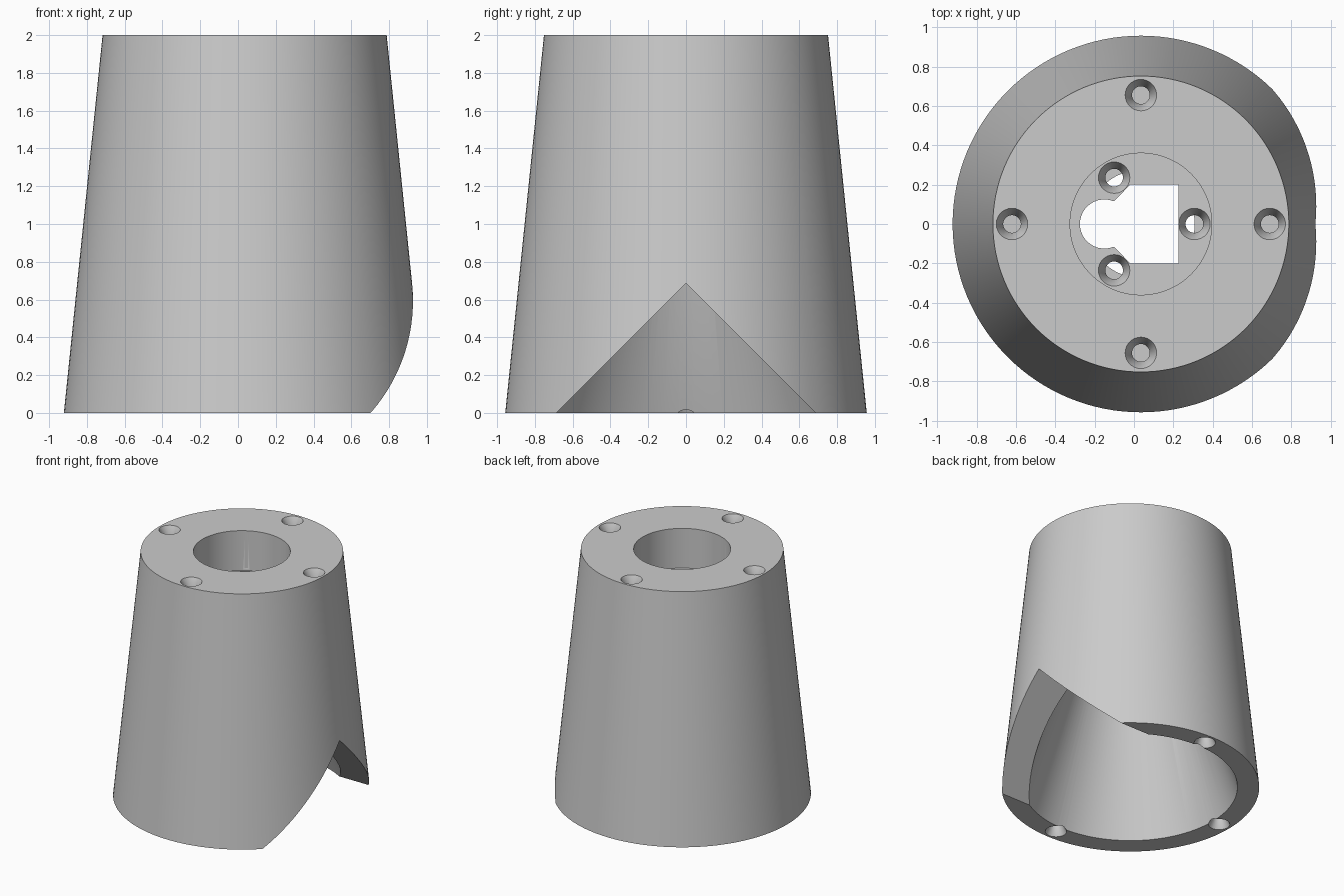
import bpy, bmesh, math

if "Cube" in bpy.data.objects:
    bpy.data.objects.remove(bpy.data.objects["Cube"])

CX = 0.035  # axis of the tapered body


def make_object(name, bm):
    bmesh.ops.recalc_face_normals(bm, faces=bm.faces)
    me = bpy.data.meshes.new(name)
    bm.to_mesh(me)
    bm.free()
    ob = bpy.data.objects.new(name, me)
    bpy.context.collection.objects.link(ob)
    return ob


def lathe(name, profile, x=0.0, y=0.0, seg=32):
    """Closed solid of revolution from (radius, z) pairs."""
    bm = bmesh.new()
    rings = []
    for r, z in profile:
        rings.append([bm.verts.new((x + r * math.cos(2 * math.pi * i / seg),
                                    y + r * math.sin(2 * math.pi * i / seg), z))
                      for i in range(seg)])
    for a, b in zip(rings, rings[1:]):
        for i in range(seg):
            j = (i + 1) % seg
            bm.faces.new((a[i], a[j], b[j], b[i]))
    bm.faces.new(rings[0])
    bm.faces.new(rings[-1])
    return make_object(name, bm)


def prism(name, points, offset):
    """Extrude a flat outline by a vector."""
    bm = bmesh.new()
    face = bm.faces.new([bm.verts.new(p) for p in points])
    ext = bmesh.ops.extrude_face_region(bm, geom=[face])
    moved = [v for v in ext["geom"] if isinstance(v, bmesh.types.BMVert)]
    bmesh.ops.translate(bm, verts=moved, vec=offset)
    return make_object(name, bm)


def cut(target, cutter):
    mod = target.modifiers.new("cut", 'BOOLEAN')
    mod.operation = 'DIFFERENCE'
    mod.solver = 'EXACT'
    mod.object = cutter
    bpy.context.view_layer.objects.active = target
    bpy.ops.object.modifier_apply(modifier=mod.name)
    bpy.data.objects.remove(cutter)


def screw_hole(x, y, z, depth, into):
    """Countersunk hole; into = -1 drills down, +1 drills up."""
    prof = [(0.09, -0.02), (0.045, 0.07), (0.045, depth)]
    return lathe("screw_hole", [(r, z + into * d) for r, d in prof], x, y, 28)


# Tapered outer body
body = lathe("tapered_housing", [(0.957, 0), (0.752, 2)], CX, seg=128)

# Conical interior, open at the bottom and narrowing to the recess floor
cut(body, lathe("cavity", [(0.829, -0.1), (0.27, 1.545)], CX, seg=128))

# Round recess in the top
cut(body, lathe("recess", [(0.36, 1.675), (0.36, 2.1)], CX, seg=128))

# Keyhole opening through the recess floor
arc = [math.radians(67 + 226 * i / 24) for i in range(25)]
outline = [(-0.15 + 0.125 * math.cos(a), 0.125 * math.sin(a), 1.4) for a in arc]
outline += [(-0.02, -0.2, 1.4), (0.225, -0.2, 1.4), (0.225, 0.2, 1.4), (-0.02, 0.2, 1.4)]
cut(body, prism("keyhole", outline, (0, 0, 0.4)))

# Triangular notch in the lower right wall
cut(body, prism("notch", [(0.2, -0.786, -0.1), (0.2, 0.786, -0.1), (0.2, 0, 0.686)], (1, 0, 0)))

# Four blind holes in the top rim and three in the bottom rim
for k in range(4):
    c, s = math.cos(k * math.pi / 2), math.sin(k * math.pi / 2)
    cut(body, screw_hole(CX + 0.655 * c, 0.655 * s, 2.0, 0.25, -1))
    if k:
        cut(body, screw_hole(CX + 0.86 * c, 0.86 * s, 0.0, 0.25, 1))

# Three holes in the recess floor that break into the interior
for k in range(3):
    a = k * 2 * math.pi / 3
    cut(body, screw_hole(CX + 0.272 * math.cos(a), 0.272 * math.sin(a), 1.675, 0.14, -1))

# Plain grey finish with smooth round walls
grey = bpy.data.materials.new("light_grey")
grey.diffuse_color = (0.6, 0.6, 0.6, 1)
grey.use_nodes = True
grey.node_tree.nodes["Principled BSDF"].inputs["Base Color"].default_value = grey.diffuse_color
body.data.materials.clear()
body.data.materials.append(grey)
for p in body.data.polygons:
    p.material_index = 0
bpy.ops.object.select_all(action='DESELECT')
body.select_set(True)
bpy.context.view_layer.objects.active = body
bpy.ops.object.shade_smooth_by_angle(angle=math.radians(30))
